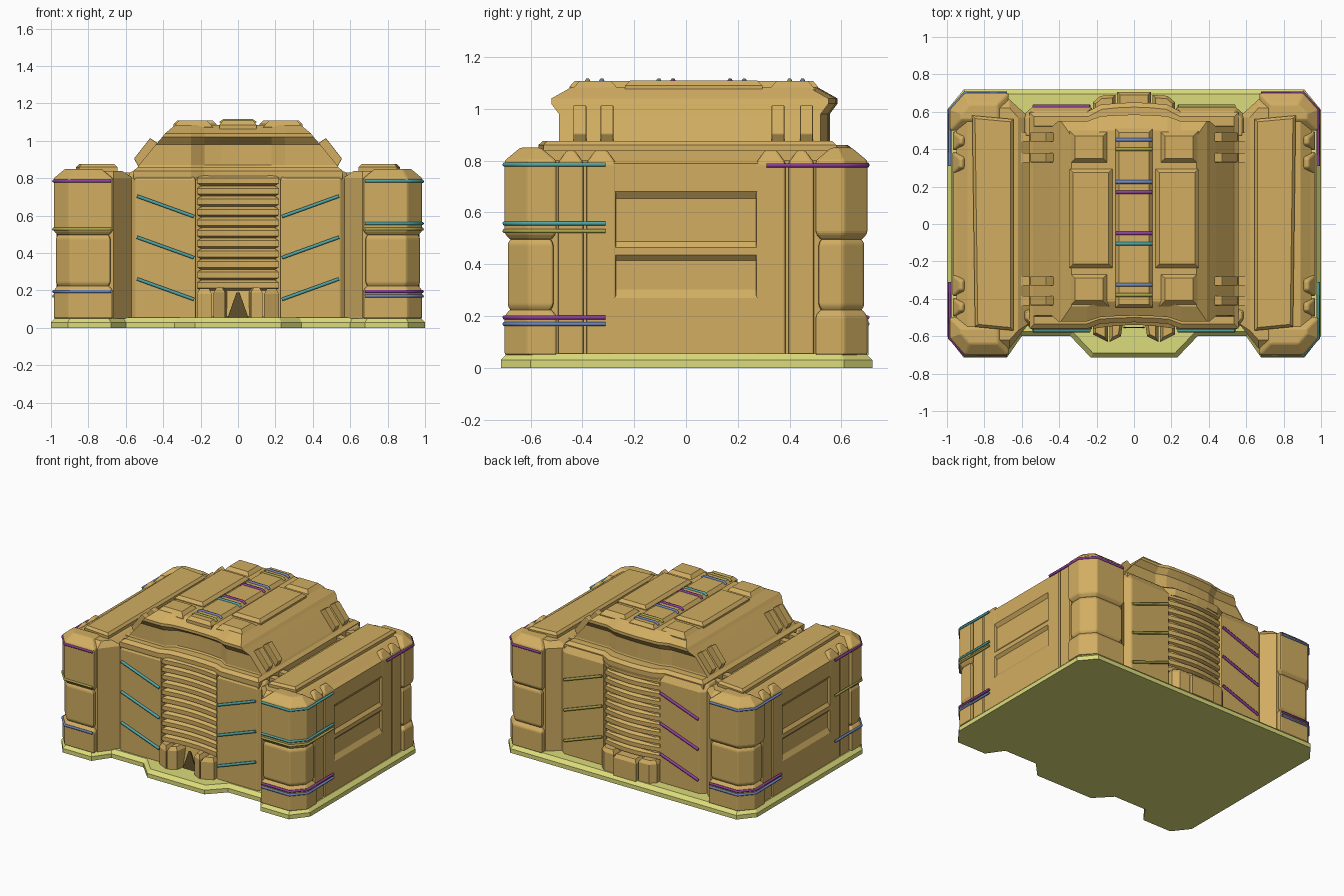
import bpy, bmesh
from math import cos, pi
from mathutils import Vector

if "Cube" in bpy.data.objects:
    bpy.data.objects.remove(bpy.data.objects["Cube"])


def material(name, rgb):
    m = bpy.data.materials.new(name)
    m.use_nodes = True
    m.diffuse_color = (*rgb, 1)
    m.node_tree.nodes["Principled BSDF"].inputs["Base Color"].default_value = (*rgb, 1)
    return m


TAN = material("sandstone", (0.64, 0.42, 0.12))
LIME = material("pale lime", (0.72, 0.72, 0.2))
TEAL = material("teal", (0.08, 0.38, 0.38))
PURPLE = material("purple", (0.27, 0.05, 0.32))
BLUE = material("slate blue", (0.16, 0.24, 0.5))
GOLD = material("olive gold", (0.4, 0.36, 0.07))
DARK = material("dark bronze", (0.12, 0.08, 0.025))


def skin(name, rings, mat=TAN, bevel=0.0):
    """Join equal-length rings of points into a capped solid."""
    bm = bmesh.new()
    loops = [[bm.verts.new(p) for p in ring] for ring in rings]
    n = len(loops[0])
    for a, b in zip(loops, loops[1:]):
        for i in range(n):
            j = (i + 1) % n
            bm.faces.new((a[i], a[j], b[j], b[i]))
    bm.faces.new(loops[0])
    bm.faces.new(loops[-1])
    bmesh.ops.recalc_face_normals(bm, faces=bm.faces)
    me = bpy.data.meshes.new(name)
    bm.to_mesh(me)
    bm.free()
    me.materials.append(mat)
    ob = bpy.data.objects.new(name, me)
    bpy.context.collection.objects.link(ob)
    if bevel:
        mod = ob.modifiers.new("soft edges", "BEVEL")
        mod.width, mod.segments, mod.limit_method = bevel, 2, "ANGLE"
    return ob


def inset(outline, d):
    """Shrink a closed 2D outline by d."""
    pts = [Vector(p) for p in outline]
    n = len(pts)
    area = sum(pts[i - 1].x * pts[i].y - pts[i].x * pts[i - 1].y for i in range(n))
    side = 1 if area > 0 else -1
    out = []
    for i, p in enumerate(pts):
        e1, e2 = (p - pts[i - 1]).normalized(), (pts[(i + 1) % n] - p).normalized()
        n1, n2 = Vector((-e1.y, e1.x)), Vector((-e2.y, e2.x))
        out.append(p + (n1 + n2) * (side * d / (1 + n1.dot(n2))))
    return out


def loft(name, outline, levels, mat=TAN, bevel=0.0):
    return skin(name, [[(p[0], p[1], z) for p in inset(outline, d)] for z, d in levels], mat, bevel)


def rect(x0, x1, y0, y1):
    return [(x0, y0), (x1, y0), (x1, y1), (x0, y1)]


def flip(pts, sx, sy=1):
    return [(x * sx, y * sy) for x, y in pts]


def rod(name, pts, mat, r=0.009):
    cu = bpy.data.curves.new(name, "CURVE")
    cu.dimensions, cu.bevel_depth, cu.bevel_resolution = "3D", r, 1
    cu.use_fill_caps = True
    sp = cu.splines.new("POLY")
    sp.points.add(len(pts) - 1)
    for q, p in zip(sp.points, pts):
        q.co = (*p, 1)
    cu.materials.append(mat)
    bpy.context.collection.objects.link(bpy.data.objects.new(name, cu))


def footprint(w, y0, y1, front, back):
    """Plan shape whose middle is shifted along y at the front and the back."""
    def edge(y, c):
        mid = [(x, y + c * (0.75 + 0.25 * cos(x * pi / 0.36))) for x in (-0.18, -0.09, 0, 0.09, 0.18)]
        return [(-w, y), (-0.25, y)] + mid + [(0.25, y), (w, y)]
    return edge(y0, front) + edge(y1, back)[::-1]


# Ground plate
half = [(0.23, -0.715), (0.34, -0.6), (0.6, -0.6), (0.68, -0.715), (0.91, -0.715),
        (1, -0.6), (1, 0.61), (0.91, 0.72)]
loft("ground_plate", half + flip(half[::-1], -1), [(0, 0), (0.03, 0), (0.055, 0.025)], LIME)

# Central hall and its cornice
loft("hall_body", footprint(0.62, -0.53, 0.58, 0.03, 0.04), [(0.05, 0), (0.8, 0)])
loft("hall_cornice", footprint(0.56, -0.56, 0.6, 0.035, 0.05),
     [(0.79, 0.005), (0.81, 0), (0.84, 0), (0.86, 0.025)])

# Upper hall with sloping sides, a scooped front and an overhanging brow
tiers = [(0.84, 0.55, -0.5, 0.53, 0.04), (0.87, 0.53, -0.49, 0.52, 0.06),
         (0.98, 0.44, -0.49, 0.52, 0.06), (1.02, 0.405, -0.52, 0.55, 0.03),
         (1.04, 0.39, -0.52, 0.55, 0.03), (1.085, 0.335, -0.44, 0.47, 0.03)]
skin("upper_hall", [[(x, y, z) for x, y in footprint(w, y0, y1, c, 0.035)]
                    for z, w, y0, y1, c in tiers])

# Louvred walls in the middle of the front and the back
for face, y0, y1, bulge in (("front", -0.56, -0.45, 0.02), ("back", 0.5, 0.615, 0.03)):
    xs = [-0.22 + 0.44 * i / 8 for i in range(9)]
    arc = [(x, bulge * cos(x * pi / 0.44)) for x in xs]
    outline = [(x, y0 + b) for x, b in arc] + [(x, y1 + b) for x, b in arc[::-1]]
    levels = [(0.06, 0)]
    for i in range(11):
        z = 0.2 + i * 0.056
        levels += [(z, 0.025), (z + 0.012, 0), (z + 0.042, 0), (z + 0.054, 0.02)]
    loft(face + "_louvres", outline, levels)

# Slanted-rod wall panels beside the louvres
for sx in (-1, 1):
    for sy, yo, label in ((-1, 0.565, "front"), (1, 0.625, "back")):
        panel = [(0.225, yo), (0.545, yo), (0.6, yo - 0.05), (0.6, 0.45), (0.225, 0.45)]
        loft(label + "_wall_panel", flip(panel, sx, sy),
             [(0.05, 0), (0.79, 0), (0.835, 0.025)], bevel=0.006)
        mat = TEAL if sy < 0 else (GOLD if sx > 0 else PURPLE)
        hi, lo = (0.54, 0.235) if sy < 0 else (0.235, 0.54)
        for z in (0.705, 0.485, 0.262):
            rod(label + "_wall_rod", [(sx * hi, sy * (yo + 0.004), z),
                                      (sx * lo, sy * (yo + 0.004), z - 0.11)], mat, 0.01)

# Entrance posts with a tapered doorway, and three rear plinths
for sx in (-1, 1):
    loft("door_inner_post", flip([(0.07, -0.6), (0.13, -0.63), (0.13, -0.5), (0.055, -0.5)], sx),
         [(0.05, 0), (0.19, 0), (0.215, 0.015)])
    loft("door_outer_post", flip([(0.14, -0.63), (0.22, -0.59), (0.22, -0.5), (0.14, -0.5)], sx),
         [(0.05, 0), (0.18, 0), (0.21, 0.015)])
    loft("rear_side_plinth", flip([(0.1, 0.55), (0.22, 0.55), (0.22, 0.65), (0.18, 0.685), (0.1, 0.69)], sx),
         [(0.05, 0), (0.19, 0), (0.215, 0.015)])
loft("rear_middle_plinth", rect(-0.09, 0.09, 0.55, 0.705), [(0.05, 0), (0.18, 0), (0.205, 0.015)])
skin("doorway", [[(-0.055, y, 0.056), (0.055, y, 0.056), (0.008, y, 0.19), (-0.008, y, 0.19)]
                 for y in (-0.556, -0.55)], DARK)

# Roof: long rails, their end caps, and the ribbed spine
for sx in (-1, 1):
    loft("roof_rail", flip(rect(0.115, 0.345, -0.235, 0.295), sx), [(1.05, 0), (1.09, 0), (1.11, 0.02)])
    for y0, y1 in ((-0.44, -0.26), (0.32, 0.5)):
        loft("roof_rail_cap", flip(rect(0.135, 0.345, y0, y1), sx), [(1.05, 0), (1.075, 0), (1.108, 0.03)])
loft("roof_spine", rect(-0.1, 0.1, -0.45, 0.51), [(1.05, 0), (1.085, 0), (1.108, 0.02)])
for y, mat in ((0.45, BLUE), (0.4, GOLD), (0.225, BLUE), (0.17, PURPLE),
               (-0.05, PURPLE), (-0.105, TEAL), (-0.325, BLUE), (-0.38, GOLD)):
    rod("spine_rib", [(-0.095, y, 1.095), (-0.075, y, 1.109), (0.075, y, 1.109), (0.095, y, 1.095)], mat, 0.01)

# Buttresses on the sloping sides
for sx in (-1, 1):
    for y in (-0.41, -0.305, 0.355, 0.465):
        strip = [(0.47, 1.015), (0.556, 0.905), (0.52, 0.84), (0.41, 0.975)]
        skin("buttress", [[(sx * x, y + d, z) for x, z in strip] for d in (-0.025, 0.025)], bevel=0.004)
        loft("buttress_foot", flip(rect(0.52, 0.62, y - 0.025, y + 0.025), sx), [(0.78, 0), (0.83, 0)])

# Side wings
wing = [(0.56, -0.53), (0.665, -0.665), (0.89, -0.665), (0.95, -0.6), (0.95, 0.6),
        (0.89, 0.665), (0.665, 0.665), (0.56, 0.57)]
top = [(0.62, -0.57), (0.665, -0.62), (0.86, -0.62), (0.89, -0.57), (0.89, 0.57),
       (0.86, 0.62), (0.665, 0.62), (0.62, 0.57)]
wave = [(0.9, 0.055), (0.97, 0.055), (0.97, 0.27), (0.945, 0.31), (0.945, 0.41), (0.968, 0.435),
        (0.968, 0.465), (0.94, 0.5), (0.94, 0.64), (0.968, 0.68), (0.968, 0.79), (0.9, 0.83)]
for sx in (-1, 1):
    skin("wing_body", [[(x, y, z) for x, y in flip(o, sx)]
                       for o, z in ((wing, 0.05), (wing, 0.8), (top, 0.84))])
    slab = [(0.645, -0.57), (0.85, -0.55), (0.865, 0.58), (0.645, 0.56)]
    loft("wing_roof_slab", flip(slab, sx), [(0.83, 0), (0.86, 0), (0.876, 0.015)])
    skin("wing_rippled_panel", [[(sx * x, y, z) for x, z in wave] for y in (-0.28, 0.28)])
    for sy in (-1, 1):
        for label, y0, y1, x1 in (("frame", 0.27, 0.385, 0.97), ("pillar", 0.395, 0.495, 0.968)):
            loft("wing_" + label, flip(rect(0.88, x1, y0, y1), sx, sy),
                 [(0.05, 0), (0.79, 0), (0.84, 0.035)], bevel=0.008)
        # Corner tower in three stacked blocks
        tower = [(0.67, 0.5), (0.67, 0.7), (0.905, 0.7), (0.985, 0.61), (0.985, 0.5)]
        for label, levels in (("foot", [(0.05, 0), (0.2, 0), (0.225, 0.02)]),
                              ("waist", [(0.21, 0.03), (0.24, 0.012), (0.48, 0.012), (0.51, 0.03)]),
                              ("head", [(0.495, 0.02), (0.52, 0), (0.8, 0), (0.85, 0.06)])):
            loft("tower_" + label, flip(tower, sx, sy), levels, bevel=0.008)

# Coloured bands wrapped round the tower corners
bands = {(1, -1): ((0.785, TEAL), (0.558, TEAL), (0.528, GOLD), (0.195, PURPLE), (0.17, BLUE)),
         (-1, -1): ((0.785, PURPLE), (0.528, GOLD), (0.195, BLUE)),
         (1, 1): ((0.782, PURPLE),),
         (-1, 1): ((0.785, BLUE), (0.195, PURPLE), (0.17, BLUE))}
for (sx, sy), rows in bands.items():
    path = flip([(0.68, 0.7), (0.905, 0.7), (0.985, 0.61), (0.985, 0.31)], sx, sy)
    for z, mat in rows:
        rod("tower_band", [(x, y, z) for x, y in path], mat)
